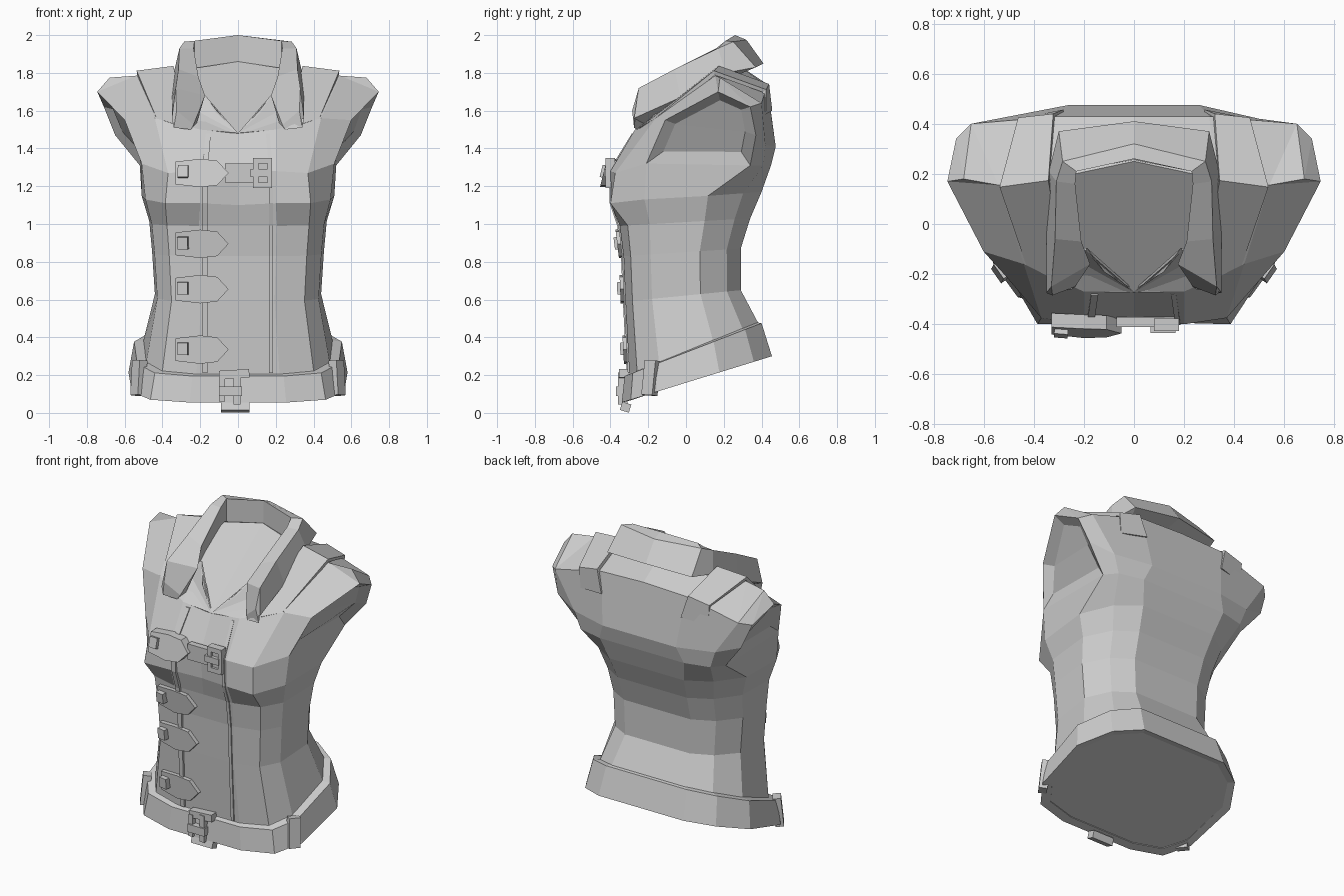
import bpy, bmesh, math
from mathutils import Vector

if "Cube" in bpy.data.objects:
    bpy.data.objects.remove(bpy.data.objects["Cube"])

leather = bpy.data.materials.new("light_grey")
leather.diffuse_color = (0.6, 0.6, 0.6, 1)
leather.use_nodes = True
leather.node_tree.nodes["Principled BSDF"].inputs["Base Color"].default_value = leather.diffuse_color


def finish(name, bm, solid=0):
    bmesh.ops.recalc_face_normals(bm, faces=bm.faces)
    me = bpy.data.meshes.new(name)
    bm.to_mesh(me)
    bm.free()
    me.materials.append(leather)
    ob = bpy.data.objects.new(name, me)
    bpy.context.collection.objects.link(ob)
    if solid:
        mod = ob.modifiers.new("thickness", "SOLIDIFY")
        mod.thickness = solid
        mod.offset = 0
    return ob


def loft(rows, wrap=True, loop_rows=False):
    """Quads between successive rows of points."""
    bm = bmesh.new()
    vs = [[bm.verts.new(p) for p in r] for r in rows]
    n, m = len(rows[0]), len(rows)
    for j in range(m if loop_rows else m - 1):
        for i in range(n if wrap else n - 1):
            a, b = vs[j], vs[(j + 1) % m]
            bm.faces.new((a[i], a[(i + 1) % n], b[(i + 1) % n], b[i]))
    return bm, vs


def flip(p):
    return (-p[0], p[1], p[2])


def ring(yf, yb, w, zf, zb):
    """Half body outline from front centre to back centre."""
    shape = [(0, 0), (.44, 0), (.8, .06), (.97, .23),
             (1, .65), (.8, .88), (.52, 1), (0, 1)]
    return [(w * x, yf + (yb - yf) * t, zf + (zb - zf) * t) for x, t in shape]


def full(half):
    return half + [flip(p) for p in half[-2:0:-1]]


# Torso: front y, back y, half width, front z, back z
body = [(-.31, .42, .55, .065, .30), (-.30, .38, .50, .21, .48),
        (-.32, .29, .44, .59, .65), (-.33, .29, .455, .83, .87),
        (-.35, .34, .47, .99, 1.03), (-.41, .40, .51, 1.11, 1.17)]
rings = [ring(*r) for r in body]
# Fuller bust either side of the centre line
rings[5][:4] = [(0, -.365, 1.10), (.2, -.395, 1.11), (.385, -.40, 1.11), (.49, -.22, 1.13)]
chest = [(0, -.375, 1.28), (.2, -.40, 1.28), (.37, -.375, 1.27), (.51, -.21, 1.32),
         (.52, .34, 1.31), (.46, .41, 1.31), (.3, .45, 1.31), (0, .45, 1.31)]
upper = [(0, -.27, 1.48), (.2, -.27, 1.5), (.44, -.16, 1.56), (.6, -.11, 1.55),
         (.65, .37, 1.47), (.5, .42, 1.42), (.26, .475, 1.41), (0, .475, 1.41)]
shoulder = [(0, .25, 1.86), (.33, .18, 1.81), (.54, .155, 1.785), (.745, .17, 1.70),
            (.71, .34, 1.62), (.65, .40, 1.64), (.3, .43, 1.73), (0, .43, 1.74)]
bm, vs = loft([full(r) for r in rings + [chest, upper, shoulder]])
bm.faces.new(vs[0])
for m in (1, -1):
    # Top of the shoulder, with a raised outer corner
    top = [vs[-1][(m * i) % 14] for i in range(8)]
    top.append(bm.verts.new((m * .68, .18, 1.775)))
    for f in ((2, 3, 8), (3, 4, 8), (8, 4, 5), (2, 8, 5), (1, 2, 5, 6), (0, 1, 6, 7)):
        bm.faces.new([top[i] for i in f])
bmesh.ops.recalc_face_normals(bm, faces=bm.faces)
# Recessed armholes
for a, b in ((3, 4), (11, 10)):
    hole = [f for f in bm.faces if any(
        {vs[j][a], vs[j][b], vs[j + 1][a], vs[j + 1][b]} == set(f.verts) for j in (6, 7))]
    bmesh.ops.inset_region(bm, faces=hole, thickness=.06, depth=-.035, use_even_offset=True)
finish("torso", bm)

# Belt around the tilted hem
belt = [(-.29, .37, .49, .21, .48), (-.325, .40, .55, .195, .475),
        (-.34, .455, .58, .055, .30), (-.29, .41, .53, .067, .30)]
finish("belt", loft([full(ring(*r)) for r in belt], True, True)[0])

# Collar: inner top, outer top, outer bottom, inner bottom at each station
half = [[(0, .26, 2.0), (0, .32, 1.975), (0, .41, 1.85), (0, .255, 1.82)],
        [(.23, .21, 1.97), (.285, .25, 1.965), (.30, .37, 1.83), (.23, .215, 1.78)],
        [(.235, .16, 1.93), (.31, .17, 1.93), (.34, .21, 1.80), (.25, .16, 1.74)],
        [(.21, -.07, 1.78), (.315, -.06, 1.82), (.35, -.03, 1.67), (.25, -.05, 1.60)],
        [(.175, -.16, 1.68), (.33, -.25, 1.72), (.35, -.275, 1.56), (.22, -.22, 1.53)],
        [(.235, -.25, 1.525), (.325, -.285, 1.6), (.34, -.275, 1.51), (.25, -.26, 1.5)]]
stations = [[flip(p) for p in s] for s in half[:0:-1]] + half
bm, vs = loft(stations)
bm.faces.new(vs[0])
bm.faces.new(vs[-1])
finish("collar", bm)

# Neck facing beside the V opening, and shoulder pleats
facing = [(0, -.268, 1.478), (.12, -.19, 1.60), (.19, -.10, 1.70),
          (.28, -.11, 1.63), (.28, -.23, 1.51), (.16, -.268, 1.49)]
pleat = [[(.27, -.24, 1.50), (.43, -.155, 1.55)], [(.34, .175, 1.825), (.535, .15, 1.80)],
         [(.32, .43, 1.735), (.46, .415, 1.705)], [(.28, .445, 1.60), (.45, .41, 1.58)]]
for side, m in (("right", lambda p: p), ("left", flip)):
    bm = bmesh.new()
    vs = [bm.verts.new(m(p)) for p in facing]
    for i in range(1, 5):
        bm.faces.new((vs[0], vs[i], vs[i + 1]))
    finish(side + "_neck_facing", bm, .012)
    bm, _ = loft([[m(p) for p in r] for r in pleat], False)
    finish(side + "_shoulder_pleat", bm, .024)

# Front surface position by height
profile = [(r[3], r[0]) for r in body[:5]] + [(1.11, -.39), (1.28, -.395), (1.48, -.272)]


def front_y(z):
    for (z0, y0), (z1, y1) in zip(profile, profile[1:]):
        if z <= z1:
            return y0 + (y1 - y0) * (z - z0) / (z1 - z0)
    return profile[-1][1]


# Placket edge and seam running down the front
for name, x, w, d in (("placket_edge", -.175, .014, .014), ("front_seam", .175, .01, .008)):
    secs = []
    for z, y in profile[1:]:
        cx = x if z < 1.4 else x * .9
        secs.append([(cx - w, y + .02, z), (cx - w, y - d, z),
                     (cx + w, y - d, z), (cx + w, y + .02, z)])
    bm, vs = loft(secs)
    bm.faces.new(vs[0])
    bm.faces.new(vs[-1])
    finish(name, bm)


def box(name, loc, size, rot=(0, 0, 0)):
    bm = bmesh.new()
    bmesh.ops.create_cube(bm, size=1)
    for v in bm.verts:
        v.co = Vector(v.co[i] * size[i] for i in range(3))
    ob = finish(name, bm)
    ob.location, ob.rotation_euler = loc, rot
    return ob


# Pointed straps that follow the front, with small studs
for n, z in enumerate((.335, .655, .895, 1.27)):
    outline = [(-.33, .06), (-.2, .075), (-.11, .065), (-.05, 0),
               (-.11, -.065), (-.2, -.075), (-.33, -.06)]
    slope = (front_y(z + .07) - front_y(z - .07)) / .14
    bend, y = (.08, front_y(z) - .016) if n == 3 else (.2, front_y(z))
    layers = []
    for d in (.03, -.026):
        layers.append([(x, y + slope * h + d + bend * max(0, -x - .2), z + h)
                       for x, h in outline])
    bm, vs = loft(layers)
    bm.faces.new(vs[0])
    bm.faces.new(vs[1])
    finish("strap_%d" % n, bm)
    box("strap_stud_%d" % n, (-.29, y - .012, z + .005), (.055, .05, .065),
        (-slope, 0, -bend))


def buckle(name, x, y, z, s):
    """Frame with a gap, plus a prong bar."""
    for part, dx, dz, w, h in (("top", 0, .065, .1, .03), ("bottom", 0, -.065, .1, .03),
                               ("left_bar", -.035, 0, .025, .13), ("right_bar", .038, 0, .025, .13),
                               ("prong", -.015, 0, .10, .04)):
        deep = .065 if part == "prong" else .05
        box(name + "_" + part, (x + dx * s, y, z + dz * s), (w * s, deep, h * s))


# Chest strap passing through its buckle
box("chest_cross_strap", (.05, -.392, 1.27), (.24, .04, .10))
buckle("chest_buckle", .13, -.402, 1.27, 1)

# Belt buckle, lower lip and loops
box("belt_buckle_top", (-.02, -.33, .205), (.16, .05, .045), (0, -.06, 0))
box("belt_buckle_left", (-.085, -.335, .13), (.03, .05, .14))
box("belt_buckle_right", (-.005, -.335, .13), (.035, .05, .17))
box("belt_buckle_prong", (-.04, -.345, .115), (.12, .05, .05))
box("belt_buckle_bottom", (-.015, -.32, .03), (.15, .05, .045), (-.3, 0, 0))
for s in (1, -1):
    box("belt_loop", (s * .525, -.185, .185), (.07, .05, .185),
        (-.1, s * .05, s * math.radians(55)))
